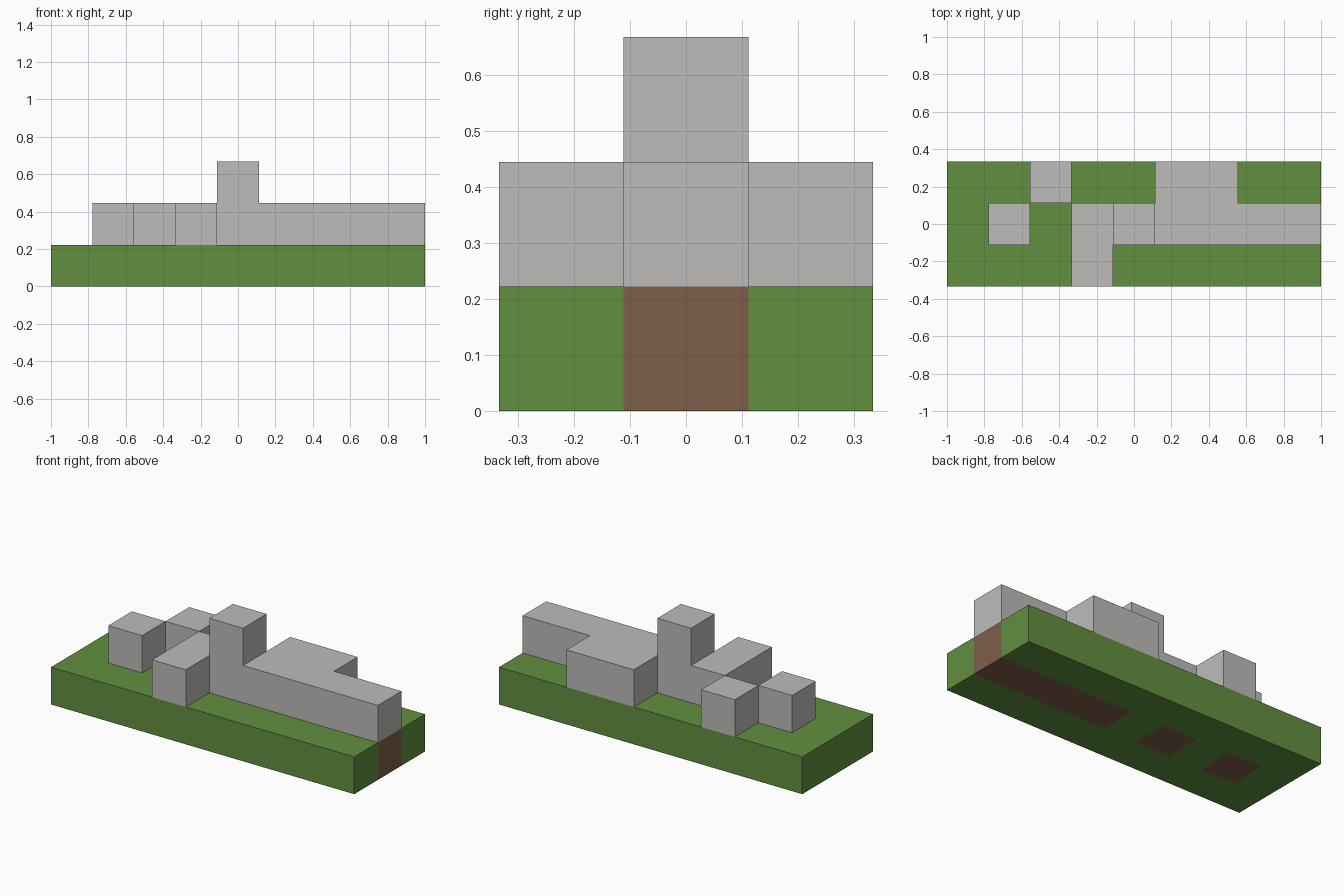
import bpy
import bmesh
from mathutils import Vector

default = bpy.data.objects.get("Cube")
if default:
    bpy.data.objects.remove(default, do_unlink=True)

COLS, ROWS = 9, 3
CELL = 2 / COLS
ORIGIN = Vector((-1, -ROWS * CELL / 2, 0))
SIDES = ("-x", "+x", "-y", "+y", "-z", "+z")


def material(name, rgb):
    mat = bpy.data.materials.new(name)
    mat.use_nodes = True
    colour = (*rgb, 1)
    mat.diffuse_color = colour
    bsdf = mat.node_tree.nodes["Principled BSDF"]
    bsdf.inputs["Base Color"].default_value = colour
    bsdf.inputs["Roughness"].default_value = 0.9
    return mat


def box(cols, rows, layers):
    """All grid cells inside inclusive column, row and layer ranges."""
    return {(c, r, l)
            for c in range(cols[0], cols[1] + 1)
            for r in range(rows[0], rows[1] + 1)
            for l in range(layers[0], layers[1] + 1)}


def build(name, cells, solid, mat):
    """Mesh the faces of the cells that do not touch another solid cell."""
    bm = bmesh.new()
    for cell in sorted(cells):
        for side in SIDES:
            axis = "xyz".index(side[1])
            step = 1 if side[0] == "+" else -1
            neighbour = list(cell)
            neighbour[axis] += step
            if tuple(neighbour) in solid:
                continue
            # Walk round the cell face, outward-facing
            u, v = (axis + 1) % 3, (axis + 2) % 3
            corners = []
            for du, dv in ((0, 0), (1, 0), (1, 1), (0, 1))[::step]:
                p = Vector(cell)
                p[axis] += step > 0
                p[u] += du
                p[v] += dv
                corners.append(bm.verts.new(ORIGIN + p * CELL))
            bm.faces.new(corners)
    bmesh.ops.remove_doubles(bm, verts=bm.verts, dist=CELL / 100)
    mesh = bpy.data.meshes.new(name)
    bm.to_mesh(mesh)
    bm.free()
    mesh.materials.append(mat)
    bpy.context.collection.objects.link(bpy.data.objects.new(name, mesh))


grass = material("grass green", (0.120, 0.275, 0.051))
dirt = material("dirt brown", (0.209, 0.112, 0.065))
stone = material("stone grey", (0.509, 0.503, 0.491))

# Ground: dirt below the middle stones, grass everywhere else
dirt_cells = (box((1, 1), (1, 1), (0, 0)) | box((3, 3), (1, 1), (0, 0))
              | box((5, 8), (1, 1), (0, 0)))
grass_cells = box((0, COLS - 1), (0, ROWS - 1), (0, 0)) - dirt_cells

# Stonework standing on the ground
parts = {
    "grass_ground": (grass_cells, grass),
    "dirt_ground": (dirt_cells, dirt),
    "outer_stone": (box((1, 1), (1, 1), (1, 1)), stone),
    "back_stone": (box((2, 2), (2, 2), (1, 1)), stone),
    "front_wall": (box((3, 3), (0, 1), (1, 1)), stone),
    "pillar": (box((4, 4), (1, 1), (1, 2)), stone),
    "long_wall": (box((5, 8), (1, 1), (1, 1)) | box((5, 6), (2, 2), (1, 1)), stone),
}
solid = set().union(*(cells for cells, _ in parts.values()))
for name, (cells, mat) in parts.items():
    build(name, cells, solid, mat)
